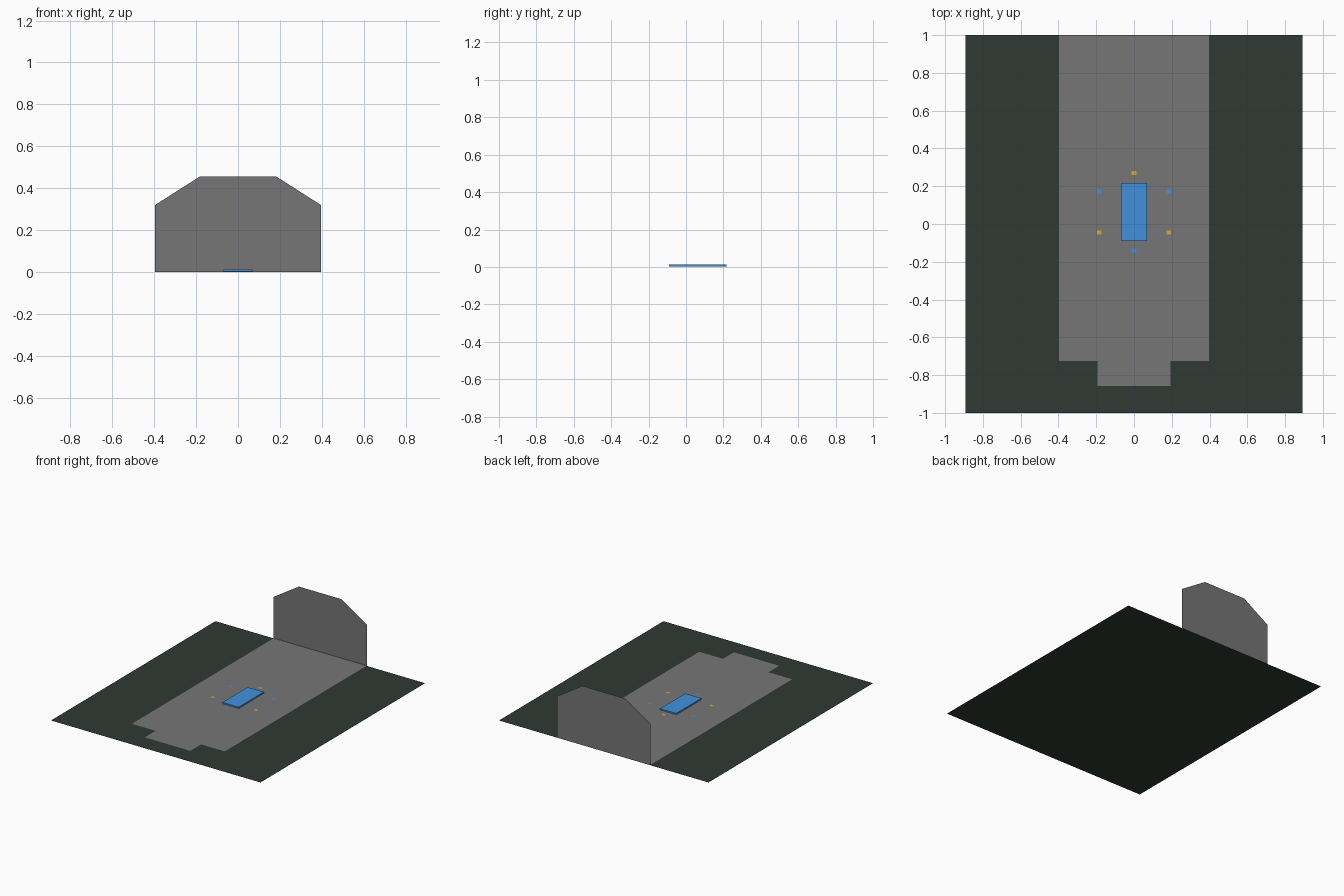
import bpy, bmesh

if "Cube" in bpy.data.objects:
    bpy.data.objects.remove(bpy.data.objects["Cube"])


def material(name, rgb):
    m = bpy.data.materials.new(name)
    m.diffuse_color = (*rgb, 1)
    m.use_nodes = True
    m.node_tree.nodes["Principled BSDF"].inputs["Base Color"].default_value = m.diffuse_color
    return m


def panel(name, half, mat, place):
    """Flat polygon mirrored from its right-hand outline; place maps (u, v) to 3D."""
    outline = half + [(-u, v) for u, v in reversed(half)]
    bm = bmesh.new()
    bm.faces.new([bm.verts.new(place(u, v)) for u, v in outline])
    mesh = bpy.data.meshes.new(name)
    bm.to_mesh(mesh)
    bm.free()
    obj = bpy.data.objects.new(name, mesh)
    bpy.context.collection.objects.link(obj)
    mesh.materials.append(mat)
    return obj


green = material("dark_green", (0.028, 0.042, 0.033))
grey = material("grey", (0.18, 0.18, 0.18))
blue = material("blue", (0.055, 0.28, 0.72))
orange = material("orange", (0.70, 0.38, 0.05))

# Ground sheet, stepped floor and gable-like back wall
panel("ground", [(0.892, -1), (0.892, 1)], green, lambda u, v: (u, v, 0))
panel("floor", [(0.194, -0.857), (0.194, -0.726), (0.396, -0.726), (0.396, 1)],
      grey, lambda u, v: (u, v, 0.002))
panel("back_wall", [(0.396, 0), (0.396, 0.32), (0.182, 0.456)],
      grey, lambda u, v: (u, 1, v))

# Low central slab
bpy.ops.mesh.primitive_cube_add(size=1, location=(0, 0.063, 0.007))
slab = bpy.context.object
slab.name = "center_slab"
slab.scale = (0.138, 0.306, 0.01)
slab.data.materials.append(blue)

# Small floor markers: a triangle of each colour around the slab
markers = [(blue, [(0, -0.142), (-0.184, 0.173), (0.184, 0.173)]),
           (orange, [(0, 0.27), (-0.184, -0.045), (0.184, -0.045)])]
for mat, spots in markers:
    for i, (x, y) in enumerate(spots):
        m = panel(f"marker_{mat.name}_{i + 1}", [(0.013, -0.011), (0.013, 0.011)],
                  mat, lambda u, v: (u, v, 0.004))
        m.location = (x, y, 0)
